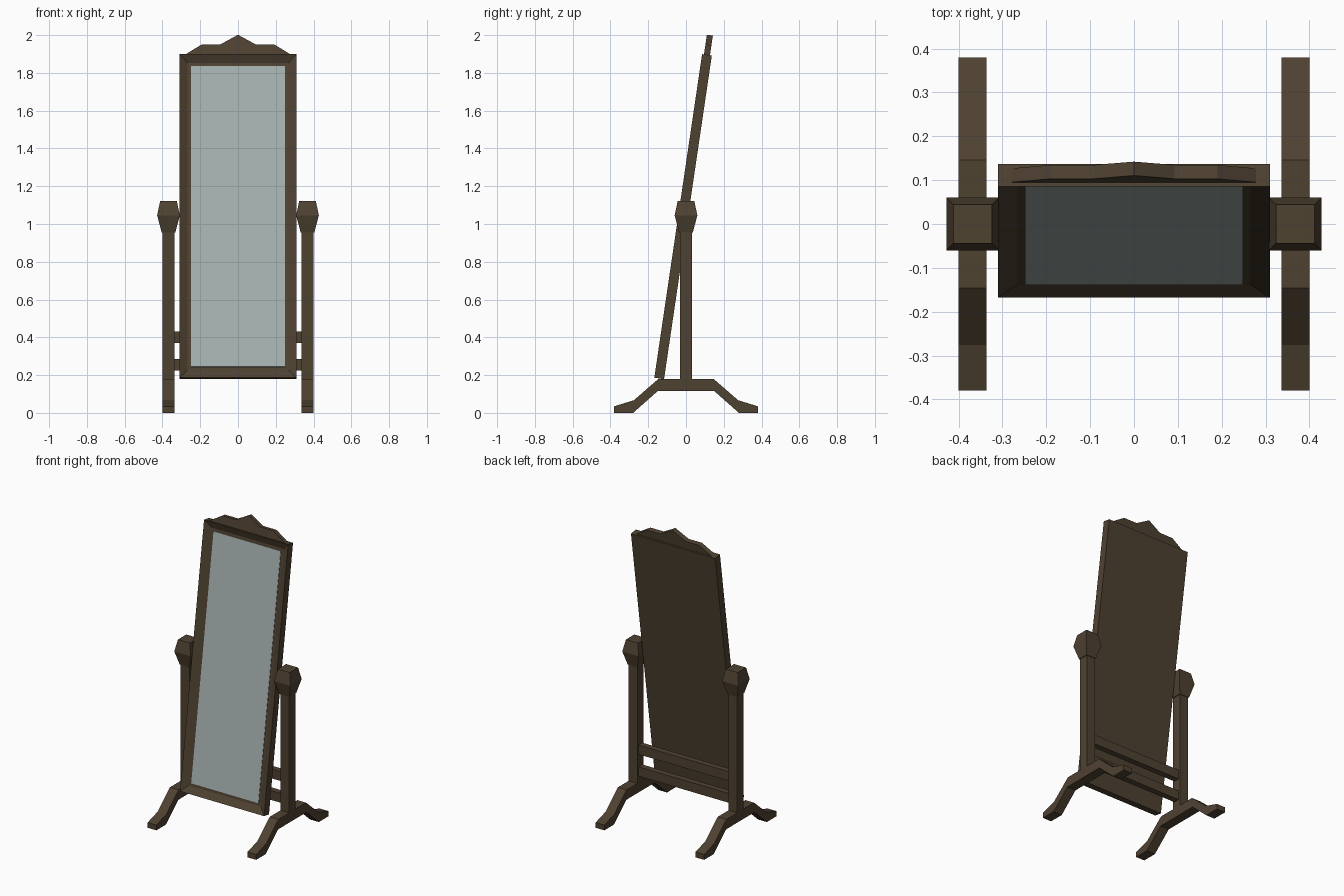
import bpy, bmesh, math
from mathutils import Matrix, Vector

if "Cube" in bpy.data.objects:
    bpy.data.objects.remove(bpy.data.objects["Cube"])


def material(name, rgb):
    m = bpy.data.materials.new(name)
    m.diffuse_color = (*rgb, 1)
    m.use_nodes = True
    m.node_tree.nodes["Principled BSDF"].inputs["Base Color"].default_value = m.diffuse_color
    return m


WOOD = material("dark wood", (0.078, 0.054, 0.031))
GLASS = material("mirror glass", (0.39, 0.45, 0.44))


def finish(name, bm, mat):
    bmesh.ops.recalc_face_normals(bm, faces=bm.faces[:])
    me = bpy.data.meshes.new(name)
    bm.to_mesh(me)
    bm.free()
    me.materials.append(mat)
    ob = bpy.data.objects.new(name, me)
    bpy.context.collection.objects.link(ob)
    return ob


def box_bm(center, size):
    bm = bmesh.new()
    bmesh.ops.create_cube(bm, size=1, matrix=Matrix.Translation(center) @ Matrix.Diagonal((*size, 1)))
    return bm


def prism(name, points, depth, mat):
    """Extrude a closed outline of 3D points by a depth vector."""
    bm = bmesh.new()
    face = bm.faces.new([bm.verts.new(p) for p in points])
    ext = bmesh.ops.extrude_face_region(bm, geom=[face])["geom"]
    bmesh.ops.translate(bm, vec=depth, verts=[v for v in ext if isinstance(v, bmesh.types.BMVert)])
    return finish(name, bm, mat)


# Stand: one post, finial and foot on each side
POST_X, POST_W = 0.368, 0.064
half_foot = [(0.15, 0.115), (0.28, 0), (0.38, 0), (0.38, 0.035), (0.276, 0.067), (0.146, 0.18)]
foot = half_foot + [(-y, z) for y, z in reversed(half_foot)]
for side, s in (("left", -1), ("right", 1)):
    x = s * POST_X
    finish(side + "_post", box_bm((x, 0, 0.55), (POST_W, POST_W, 0.84)), WOOD)
    prism(side + "_foot", [(x - POST_W / 2, y, z) for y, z in foot], (POST_W, 0, 0), WOOD)
    # finial: square rings that swell and taper
    bm = bmesh.new()
    rings = [[bm.verts.new((x + a * h, b * h, z)) for a, b in ((-1, -1), (1, -1), (1, 1), (-1, 1))]
             for h, z in ((0.036, 0.955), (0.06, 1.045), (0.044, 1.123))]
    for lo, hi in zip(rings, rings[1:]):
        for i in range(4):
            j = (i + 1) % 4
            bm.faces.new((lo[i], lo[j], hi[j], hi[i]))
    bm.faces.new(rings[0])
    bm.faces.new(rings[-1])
    finish(side + "_finial", bm, WOOD)

# Cross rails between the posts
for name, z in (("lower_rail", 0.255), ("upper_rail", 0.4)):
    finish(name, box_bm((0, 0, z), (2 * POST_X - 0.04, 0.04, 0.062)), WOOD)

# Tilted mirror, built upright around its centre
TILT = Matrix.Translation((0, -0.0155, 1.039)) @ Matrix.Rotation(math.radians(-8.4), 4, 'X')
W, H, T, BORDER, RECESS = 0.62, 1.732, 0.052, 0.062, 0.02

bm = box_bm((0, 0, 0), (W, T, H))
front = min(bm.faces, key=lambda f: f.calc_center_median().y)
bmesh.ops.inset_region(bm, faces=[front], thickness=BORDER)
bmesh.ops.translate(bm, vec=(0, RECESS + 0.003, 0), verts=front.verts[:])
frame = finish("mirror_frame", bm, WOOD)

pane = finish("mirror_pane", box_bm((0, -T / 2 + RECESS + 0.002, 0),
                                    (W - 2 * BORDER, 0.004, H - 2 * BORDER)), GLASS)

# Stepped crown on top of the frame
half_crown = [(0.28, 0), (0.19, 0.055), (0.092, 0.055)]
outline = half_crown + [(0, 0.106)] + [(-x, z) for x, z in reversed(half_crown)]
crown = prism("crown", [(x, -0.016, H / 2 + z - 0.001) for x, z in outline], (0, 0.032, 0), WOOD)

for ob in (frame, pane, crown):
    ob.data.transform(TILT)
